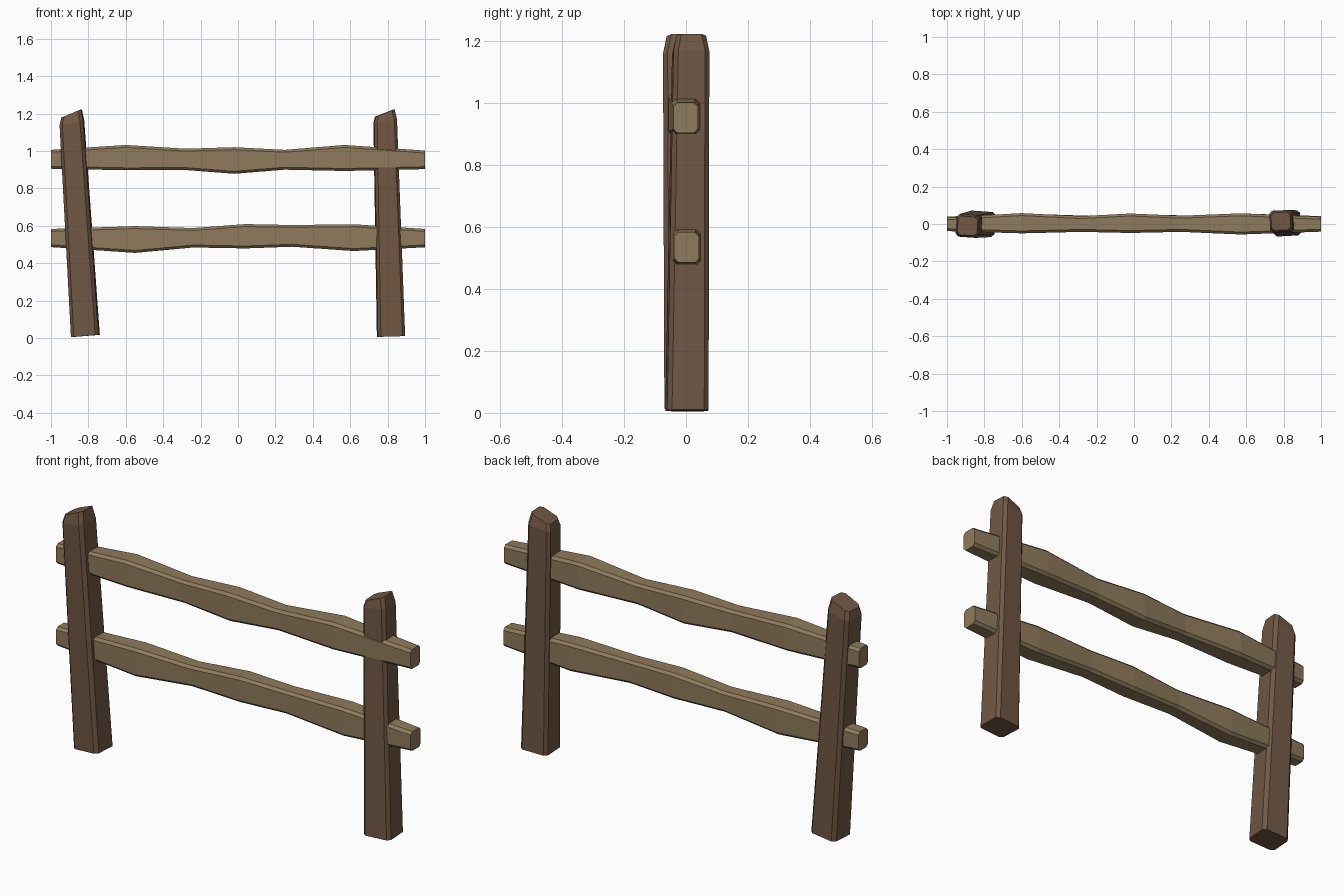
import bpy, bmesh, math

if "Cube" in bpy.data.objects:
    bpy.data.objects.remove(bpy.data.objects["Cube"])


def material(name, rgb):
    m = bpy.data.materials.new(name)
    m.diffuse_color = (*rgb, 1)
    m.use_nodes = True
    m.node_tree.nodes["Principled BSDF"].inputs["Base Color"].default_value = m.diffuse_color
    return m


post_brown = material("post brown", (0.165, 0.097, 0.058))
rail_tan = material("rail tan", (0.275, 0.198, 0.108))


def octagon(a0, a1, b0, b1, c):
    """Rectangle a0..a1 by b0..b1 with corners cut by c."""
    return [(a0 + c, b0), (a1 - c, b0), (a1, b0 + c), (a1, b1 - c),
            (a1 - c, b1), (a0 + c, b1), (a0, b1 - c), (a0, b0 + c)]


def loft(name, rings, mat):
    """Skin a stack of rings and cap both ends."""
    bm = bmesh.new()
    loops = [[bm.verts.new(p) for p in r] for r in rings]
    n = len(loops[0])
    for lo, hi in zip(loops, loops[1:]):
        for i in range(n):
            j = (i + 1) % n
            bm.faces.new((lo[i], lo[j], hi[j], hi[i]))
    bm.faces.new(loops[0][::-1])
    bm.faces.new(loops[-1])
    bmesh.ops.recalc_face_normals(bm, faces=bm.faces)
    me = bpy.data.meshes.new(name)
    bm.to_mesh(me)
    bm.free()
    me.materials.append(mat)
    bpy.context.collection.objects.link(bpy.data.objects.new(name, me))


def post(name, levels, turn):
    """Levels: centre x, centre y, z, slope of ring, half width, half depth, chamfer."""
    s, c = math.sin(math.radians(turn)), math.cos(math.radians(turn))
    rings = []
    for cx, cy, z, slope, w, d, ch in levels:
        rings.append([(cx + x * c - y * s, cy + x * s + y * c, z + slope * x)
                      for x, y in octagon(-w, w, -d, d, ch)])
    loft(name, rings, post_brown)


# leaning, tapered posts with slanted, bevelled tops
post("left_post", [(-0.816, 0.001, 0.011, 0.08, 0.074, 0.067, 0.017),
                   (-0.888, -0.010, 1.150, 0.20, 0.063, 0.061, 0.016),
                   (-0.890, -0.010, 1.200, 0.42, 0.053, 0.050, 0.016)], -4)
post("right_post", [(0.818, 0.003, 0.008, 0.03, 0.073, 0.067, 0.015),
                    (0.787, 0.015, 1.160, 0.15, 0.061, 0.058, 0.015),
                    (0.785, 0.015, 1.203, 0.39, 0.051, 0.048, 0.015)], 3)


def rail(name, stations):
    """Stations: x, front y, back y, bottom z, top z."""
    loft(name, [[(x, y, z) for y, z in octagon(y0, y1, z0, z1, 0.013)]
                for x, y0, y1, z0, z1 in stations], rail_tan)


# uneven, hand-cut rails
rail("upper_rail", [(-1.00, -0.038, 0.036, 0.905, 1.006),
                    (-0.60, -0.050, 0.058, 0.897, 1.032),
                    (-0.28, -0.042, 0.042, 0.898, 1.012),
                    (-0.02, -0.048, 0.056, 0.878, 1.020),
                    (0.25, -0.042, 0.044, 0.900, 1.006),
                    (0.57, -0.056, 0.057, 0.893, 1.032),
                    (1.00, -0.041, 0.038, 0.903, 1.002)])
rail("lower_rail", [(-1.00, -0.036, 0.040, 0.486, 0.583),
                    (-0.55, -0.049, 0.054, 0.455, 0.598),
                    (-0.24, -0.040, 0.044, 0.484, 0.588),
                    (0.04, -0.046, 0.052, 0.479, 0.609),
                    (0.29, -0.041, 0.045, 0.488, 0.604),
                    (0.62, -0.049, 0.055, 0.465, 0.608),
                    (1.00, -0.038, 0.042, 0.485, 0.583)])
